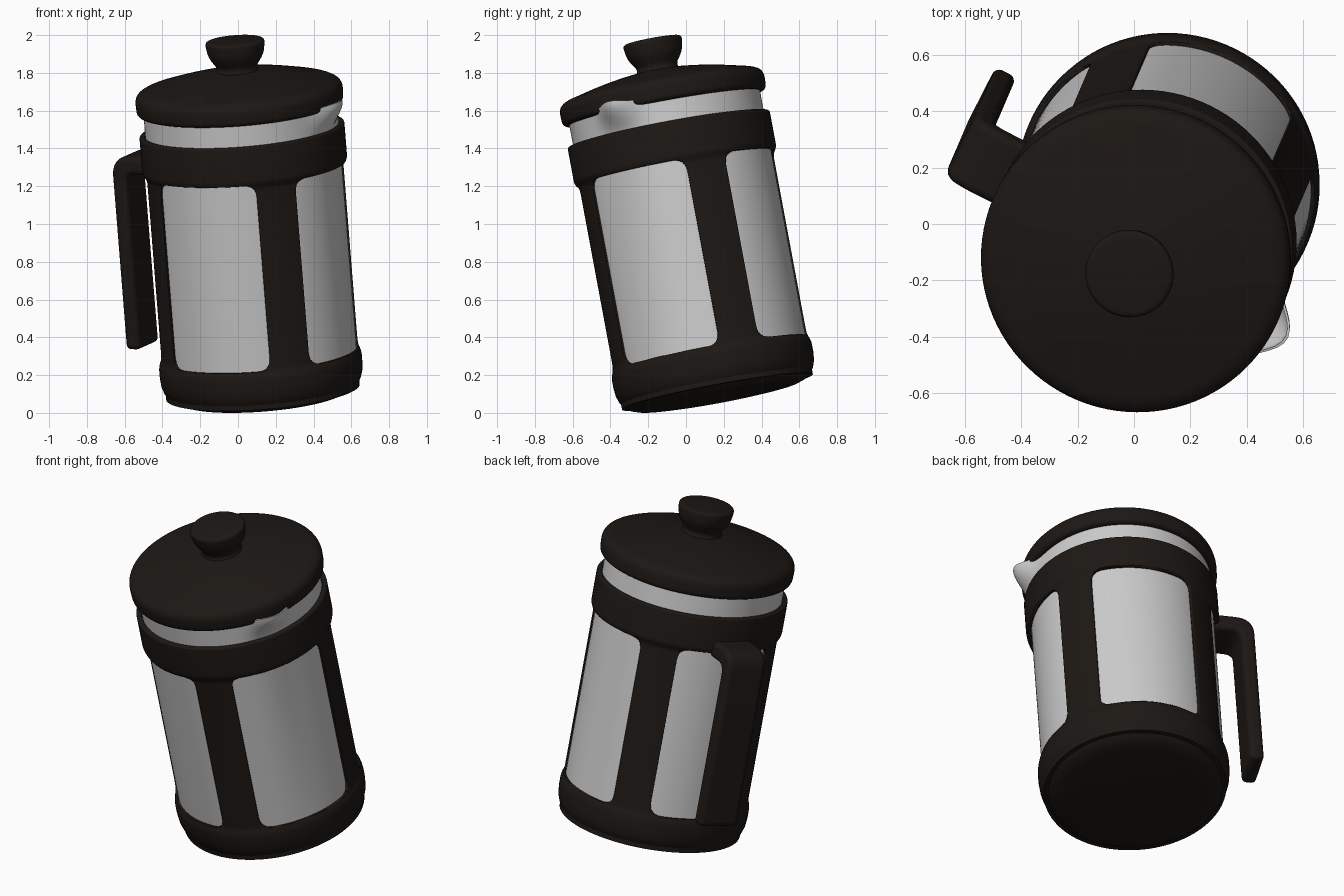
import bpy, bmesh, math
from mathutils import Matrix, Vector

if "Cube" in bpy.data.objects:
    bpy.data.objects.remove(bpy.data.objects["Cube"])

# Whole pot leans: local z axis maps onto this tilted axis
AXIS = Vector((-0.08, -0.186, 1)).normalized()
TILT = Matrix.Translation((0.134, 0.172, 0.082)) @ \
    Vector((0, 0, 1)).rotation_difference(AXIS).to_matrix().to_4x4()
SPOUT, HANDLE = 62, -117          # azimuths in degrees, from the front towards +x

dark = bpy.data.materials.new("dark_plastic")
dark.diffuse_color = (0.012, 0.009, 0.007, 1)
dark.use_nodes = True
dark.node_tree.nodes["Principled BSDF"].inputs["Base Color"].default_value = dark.diffuse_color


def polar(r, deg, t):
    a = math.radians(deg)
    return Vector((r * math.sin(a), -r * math.cos(a), t))


def fillet(points, closed=False, n=6):
    """Round the corners of a 2D outline; a third value is the corner size."""
    out = []
    for i, p in enumerate(points):
        v = Vector(p[:2])
        if len(p) < 3 or (not closed and i in (0, len(points) - 1)):
            out.append(v)
            continue
        a, b = (Vector(points[(i + k) % len(points)][:2]) for k in (-1, 1))
        s = v + (a - v).normalized() * p[2]
        e = v + (b - v).normalized() * p[2]
        for k in range(n + 1):
            u = k / n
            out.append(s * (1 - u) ** 2 + v * 2 * u * (1 - u) + e * u * u)
    return out


def finish(bm, name, mat=None, angle=35):
    bmesh.ops.remove_doubles(bm, verts=bm.verts, dist=1e-5)
    bmesh.ops.recalc_face_normals(bm, faces=bm.faces)
    me = bpy.data.meshes.new(name)
    bm.to_mesh(me)
    bm.free()
    ob = bpy.data.objects.new(name, me)
    bpy.context.collection.objects.link(ob)
    ob.matrix_world = TILT
    if mat:
        me.materials.append(mat)
    bpy.ops.object.select_all(action='DESELECT')
    ob.select_set(True)
    bpy.context.view_layer.objects.active = ob
    bpy.ops.object.shade_smooth_by_angle(angle=math.radians(angle))
    return ob


def lathe(name, profile, mat=None, steps=96, warp=None):
    bm = bmesh.new()
    rings = []
    for j in range(steps):
        d = 360 * j / steps
        rings.append([bm.verts.new(polar(*(warp(r, d, t) if warp else (r, d, t))))
                      for r, t in profile])
    for j in range(steps):
        a, b = rings[j], rings[(j + 1) % steps]
        for k in range(len(profile) - 1):
            q = [a[k], a[k + 1], b[k + 1], b[k]]
            if profile[k][0] == 0:
                q = [a[k], a[k + 1], b[k + 1]]
            elif profile[k + 1][0] == 0:
                q = [a[k], a[k + 1], b[k]]
            bm.faces.new(q)
    return finish(bm, name, mat)


def prism(bm, loop_a, loop_b):
    """Closed solid between two matching loops."""
    A = [bm.verts.new(p) for p in loop_a]
    B = [bm.verts.new(p) for p in loop_b]
    bm.faces.new(A)
    bm.faces.new(B[::-1])
    for i in range(len(A)):
        j = (i + 1) % len(A)
        bm.faces.new((A[i], B[i], B[j], A[j]))


# Outer frame: cup with rounded base, thin wall and thicker top band
frame = lathe("frame", fillet([
    (0, 0), (0.538, 0, 0.15), (0.538, 0.205, 0.02), (0.524, 0.24, 0.015),
    (0.524, 1.22, 0.015), (0.544, 1.255, 0.015), (0.544, 1.45, 0.012),
    (0.514, 1.45, 0.005), (0.514, 0.03), (0, 0.03)]), dark)

# Four rounded windows cut through the wall
bm = bmesh.new()
for k in range(4):
    c = SPOUT + 1 + 90 * k
    w = 0.524 * math.radians(33)
    outline = fillet([(-w, 0.235, 0.07), (w, 0.235, 0.07),
                      (w, 1.24, 0.07), (-w, 1.24, 0.07)], closed=True)
    loops = [[polar(r, c + math.degrees(s / 0.524), t) for s, t in outline]
             for r in (0.3, 0.8)]
    prism(bm, *loops)
cutter = finish(bm, "window_cutter")
cutter.hide_render = True
mod = frame.modifiers.new("windows", 'BOOLEAN')
mod.object, mod.operation, mod.solver = cutter, 'DIFFERENCE', 'EXACT'
bpy.context.view_layer.objects.active = frame
while frame.modifiers[0] != mod:
    bpy.ops.object.modifier_move_up(modifier=mod.name)
bpy.ops.object.modifier_apply(modifier=mod.name)
bpy.data.objects.remove(cutter)


# Glass beaker with a pulled-out spout at the rim
def pull_spout(r, d, t):
    if r > 0.45 and t > 1.42:
        da = (d - SPOUT + 180) % 360 - 180
        u = min(1, (t - 1.42) / 0.15)
        g = math.exp(-(da / 11) ** 2) * u * u * (3 - 2 * u)
        return r + 0.095 * g, d, t + 0.03 * g
    return r, d, t


rim = [1.42 + 0.02 * i for i in range(9)]
lathe("glass", [(0, 0.04), (0.48, 0.04), (0.513, 0.08)]
      + [(0.513, t) for t in rim] + [(0.503, t) for t in rim[::-1]]
      + [(0.503, 0.09), (0.47, 0.05), (0, 0.05)], steps=144, warp=pull_spout)

# Lid and knob
lathe("lid", fillet([
    (0, 1.562), (0.548, 1.562, 0.03), (0.552, 1.668, 0.04), (0.5, 1.69, 0.01),
    (0.3, 1.74, 0.1), (0.12, 1.766, 0.05), (0, 1.768)]), dark)
lathe("knob", fillet([
    (0, 1.74), (0.118, 1.755), (0.104, 1.785, 0.02), (0.148, 1.85, 0.03),
    (0.16, 1.93, 0.025), (0, 1.938)]), dark)

# Handle: L-shaped slab standing out from the top band
shape = fillet([(0.50, 1.315), (0.735, 1.315, 0.11), (0.735, 0.27),
                (0.652, 0.27), (0.652, 1.215, 0.05), (0.50, 1.215)], closed=True)
out_dir, side = polar(1, HANDLE, 0), polar(1, HANDLE + 90, 0)
bm = bmesh.new()
prism(bm, *[[out_dir * r + side * s + Vector((0, 0, t)) for r, t in shape]
            for s in (-0.122, 0.122)])
handle = finish(bm, "handle", dark)
bev = handle.modifiers.new("soft_edges", 'BEVEL')
bev.width, bev.segments, bev.limit_method = 0.028, 4, 'ANGLE'
bev.angle_limit = math.radians(40)
